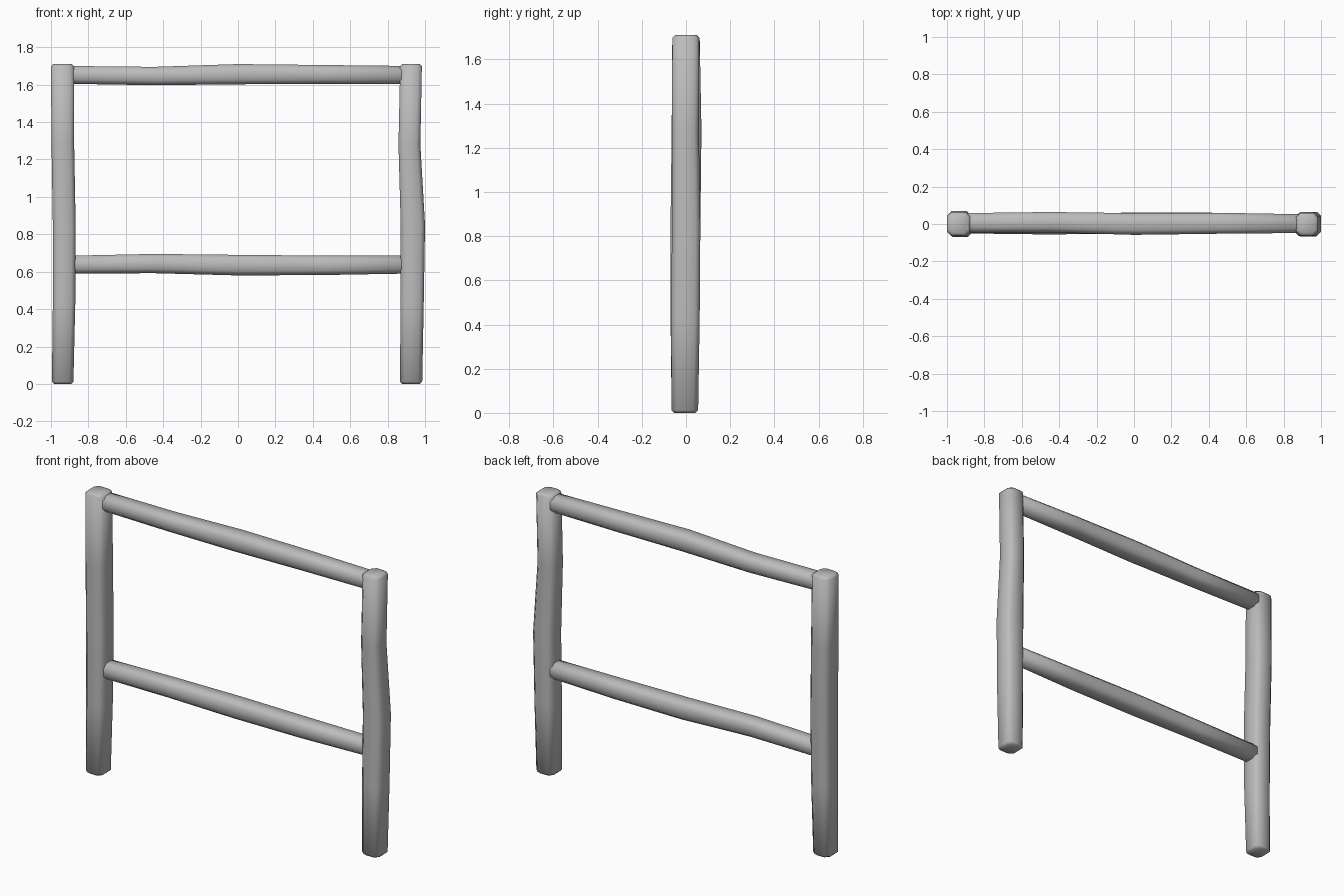
import bpy
import bmesh
from mathutils import Vector

cube = bpy.data.objects.get("Cube")
if cube:
    bpy.data.objects.remove(cube, do_unlink=True)

grey = bpy.data.materials.new("plain grey")
grey.use_nodes = True
grey.diffuse_color = (0.5, 0.5, 0.5, 1)
grey.node_tree.nodes["Principled BSDF"].inputs["Base Color"].default_value = (0.5, 0.5, 0.5, 1)


def section(hu, hv, cut):
    """Square outline with chamfered corners, counter-clockwise."""
    return [(hu, cut - hv), (hu, hv - cut), (hu - cut, hv), (cut - hu, hv),
            (-hu, hv - cut), (-hu, cut - hv), (cut - hu, -hv), (hu - cut, -hv)]


def beam(name, stations, place, cut, tip=0.012):
    """Loft a worn timber through (distance, u min, u max, v min, v max)."""
    first, last = stations[0], stations[-1]

    def shrunk(s, d):
        return (d, s[1] + tip, s[2] - tip, s[3] + tip, s[4] - tip)

    rings = [shrunk(first, first[0]), (first[0] + tip,) + first[1:]]
    rings += stations[1:-1]
    rings += [(last[0] - tip,) + last[1:], shrunk(last, last[0])]
    bm = bmesh.new()
    loops = []
    for d, u0, u1, v0, v1 in rings:
        cu, cv = (u0 + u1) / 2, (v0 + v1) / 2
        outline = section((u1 - u0) / 2, (v1 - v0) / 2, cut)
        loops.append([bm.verts.new(place(d, cu + u, cv + v)) for u, v in outline])
    for a, b in zip(loops, loops[1:]):
        for i in range(len(a)):
            j = (i + 1) % len(a)
            bm.faces.new((a[i], a[j], b[j], b[i]))
    bm.faces.new(loops[0][::-1])
    bm.faces.new(loops[-1])
    bmesh.ops.recalc_face_normals(bm, faces=bm.faces[:])
    mesh = bpy.data.meshes.new(name)
    bm.to_mesh(mesh)
    bm.free()
    mesh.materials.append(grey)
    obj = bpy.data.objects.new(name, mesh)
    bpy.context.collection.objects.link(obj)
    bpy.ops.object.select_all(action='DESELECT')
    obj.select_set(True)
    bpy.context.view_layer.objects.active = obj
    bpy.ops.object.shade_smooth_by_angle(angle=1.1)


def upright(d, u, v):
    return Vector((u, v, d))


def crosswise(d, u, v):
    return Vector((d, u, v))


# Uprights: height, x range, y range
beam("right_post", [
    (0, -0.995, -0.88, -0.065, 0.055),
    (0.43, -0.99, -0.87, -0.07, 0.06),
    (0.85, -0.99, -0.868, -0.07, 0.065),
    (1.28, -0.997, -0.876, -0.065, 0.07),
    (1.71, -1.0, -0.876, -0.062, 0.062)], upright, 0.022)
beam("left_post", [
    (0, 0.867, 0.985, -0.065, 0.055),
    (0.43, 0.868, 0.993, -0.068, 0.062),
    (0.85, 0.87, 1.0, -0.063, 0.065),
    (1.28, 0.858, 0.975, -0.063, 0.058),
    (1.71, 0.867, 0.983, -0.062, 0.06)], upright, 0.022)

# Rails: x position, y range, z range
beam("top_rail", [
    (-0.93, -0.045, 0.058, 1.605, 1.7),
    (-0.45, -0.045, 0.064, 1.597, 1.695),
    (0, -0.058, 0.058, 1.602, 1.71),
    (0.45, -0.052, 0.06, 1.604, 1.705),
    (0.92, -0.048, 0.052, 1.604, 1.7)], crosswise, 0.024)
beam("lower_rail", [
    (-0.93, -0.05, 0.055, 0.59, 0.685),
    (-0.45, -0.056, 0.05, 0.592, 0.695),
    (0, -0.05, 0.062, 0.58, 0.69),
    (0.45, -0.052, 0.06, 0.582, 0.686),
    (0.92, -0.048, 0.052, 0.59, 0.687)], crosswise, 0.024)
